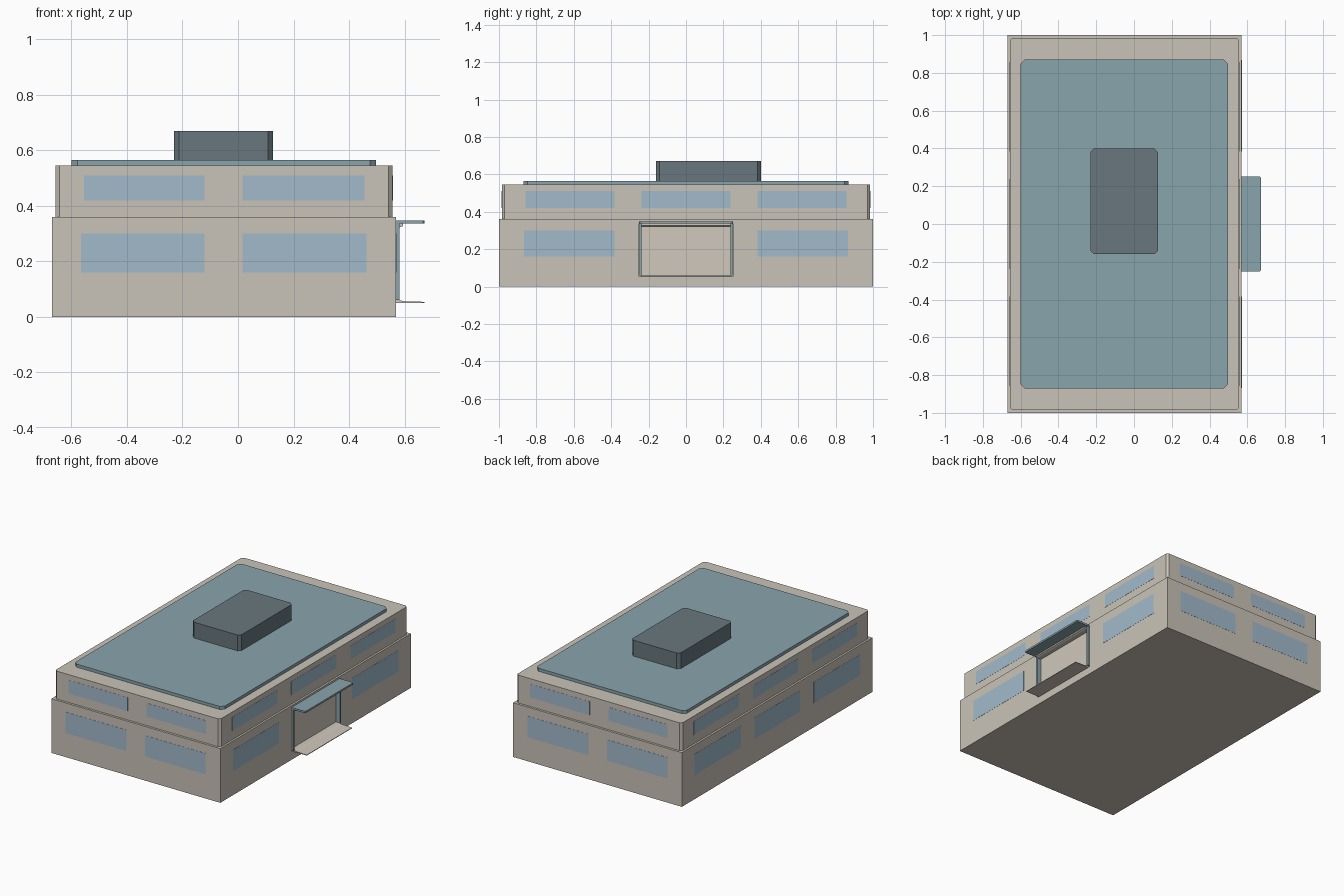
import bpy, bmesh

cube = bpy.data.objects.get("Cube")
if cube:
    bpy.data.objects.remove(cube, do_unlink=True)


def material(name, hex_code):
    rgb = [int(hex_code[i:i + 2], 16) / 255 for i in (0, 2, 4)]
    color = [c / 12.92 if c < 0.04045 else ((c + 0.055) / 1.055) ** 2.4 for c in rgb] + [1]
    mat = bpy.data.materials.new(name)
    mat.use_nodes = True
    mat.diffuse_color = color
    mat.node_tree.nodes["Principled BSDF"].inputs["Base Color"].default_value = color
    return mat


stone = material("beige stone", "CAC4B8")
pale = material("pale beige", "D0C8BC")
teal = material("grey teal", "8AA5AD")
slate = material("dark slate", "68777D")
glass = material("blue glass", "A2BACB")


def finish(name, bm, mat):
    bmesh.ops.recalc_face_normals(bm, faces=bm.faces)
    mesh = bpy.data.meshes.new(name)
    bm.to_mesh(mesh)
    bm.free()
    mesh.materials.append(mat)
    obj = bpy.data.objects.new(name, mesh)
    bpy.context.collection.objects.link(obj)
    return obj


def box(name, x, y, z, mat, chamfer=0):
    """Box from ranges, with optional chamfered vertical corners."""
    bm = bmesh.new()
    bmesh.ops.create_cube(bm, size=1)
    for v in bm.verts:
        for axis, (low, high) in enumerate((x, y, z)):
            v.co[axis] = high if v.co[axis] > 0 else low
    if chamfer:
        upright = [e for e in bm.edges if abs(e.verts[0].co.z - e.verts[1].co.z) > 1e-4]
        bmesh.ops.bevel(bm, geom=upright, offset=chamfer, offset_type='OFFSET',
                        segments=1, affect='EDGES')
    return finish(name, bm, mat)


# Storeys, roof plate and rooftop plant
LEFT, RIGHT = -0.67, 0.57
ground = box("ground_storey", (LEFT, RIGHT), (-1, 1), (0, 0.36), stone)
box("upper_storey", (-0.657, 0.557), (-0.985, 0.985), (0.36, 0.545), stone, 0.014)
box("roof_plate", (-0.6, 0.497), (-0.87, 0.87), (0.545, 0.565), teal, 0.022)
box("rooftop_unit", (-0.23, 0.126), (-0.16, 0.4), (0.565, 0.67), slate, 0.018)

# Doorway recess cut into the entrance wall
cutter = box("doorway_cutter", (0.545, 0.7), (-0.25, 0.25), (0.053, 0.342), stone)
cutter.hide_render = True
cutter.hide_viewport = True
cut = ground.modifiers.new("doorway", 'BOOLEAN')
cut.operation = 'DIFFERENCE'
cut.object = cutter
cut.solver = 'EXACT'

# Entrance: canopy, posts, lintel, door panel and sloping step
box("canopy", (0.546, 0.672), (-0.252, 0.252), (0.336, 0.348), teal, 0.006)
for side, s in (("left", 1), ("right", -1)):
    box(side + "_door_post", (0.546, 0.582), sorted((s * 0.238, s * 0.249)), (0.06, 0.336), teal)
box("door_panel", (0.546, 0.552), (-0.24, 0.24), (0.054, 0.336), pale)


def extrude_profile(name, points, half_width, mat):
    bm = bmesh.new()
    face = bm.faces.new([bm.verts.new((x, -half_width, z)) for x, z in points])
    moved = bmesh.ops.extrude_face_region(bm, geom=[face])["geom"]
    bmesh.ops.translate(bm, vec=(0, 2 * half_width, 0),
                        verts=[v for v in moved if isinstance(v, bmesh.types.BMVert)])
    return finish(name, bm, mat)


extrude_profile("entrance_step", [(0.55, 0.05), (0.672, 0.05), (0.672, 0.054),
                                  (0.6, 0.056), (0.58, 0.06), (0.55, 0.06)], 0.238, pale)
extrude_profile("door_lintel", [(0.55, 0.325), (0.582, 0.322), (0.595, 0.327),
                                (0.595, 0.336), (0.55, 0.336)], 0.238, pale)

# Flush windows on all four walls
THIN = 0.002
lower_z, upper_z = (0.16, 0.3), (0.42, 0.51)
for storey, z, inset, ends in (("lower", lower_z, 0, ((-0.565, -0.12), (0.017, 0.463))),
                               ("upper", upper_z, 1, ((-0.555, -0.12), (0.017, 0.455)))):
    for i, x in enumerate(ends):
        for wall, s in (("front", -1), ("back", 1)):
            depth = 0.985 if inset else 1
            y = sorted((s * (depth - THIN), s * (depth + THIN / 2)))
            box(f"{wall}_{storey}_window_{i + 1}", x, y, z, glass)
    reach = 0.857 if inset else 0.867
    spans = ((-reach, -0.383), (-0.237, 0.237), (0.383, reach))
    for i, y in enumerate(spans):
        for wall, s, edge in (("left", 1, RIGHT), ("right", -1, LEFT)):
            if wall == "left" and storey == "lower" and i == 1:
                continue  # the entrance takes this bay
            plane = edge - s * 0.013 * inset
            x = sorted((plane - s * THIN, plane + s * THIN / 2))
            box(f"{wall}_{storey}_window_{i + 1}", x, y, z, glass)
